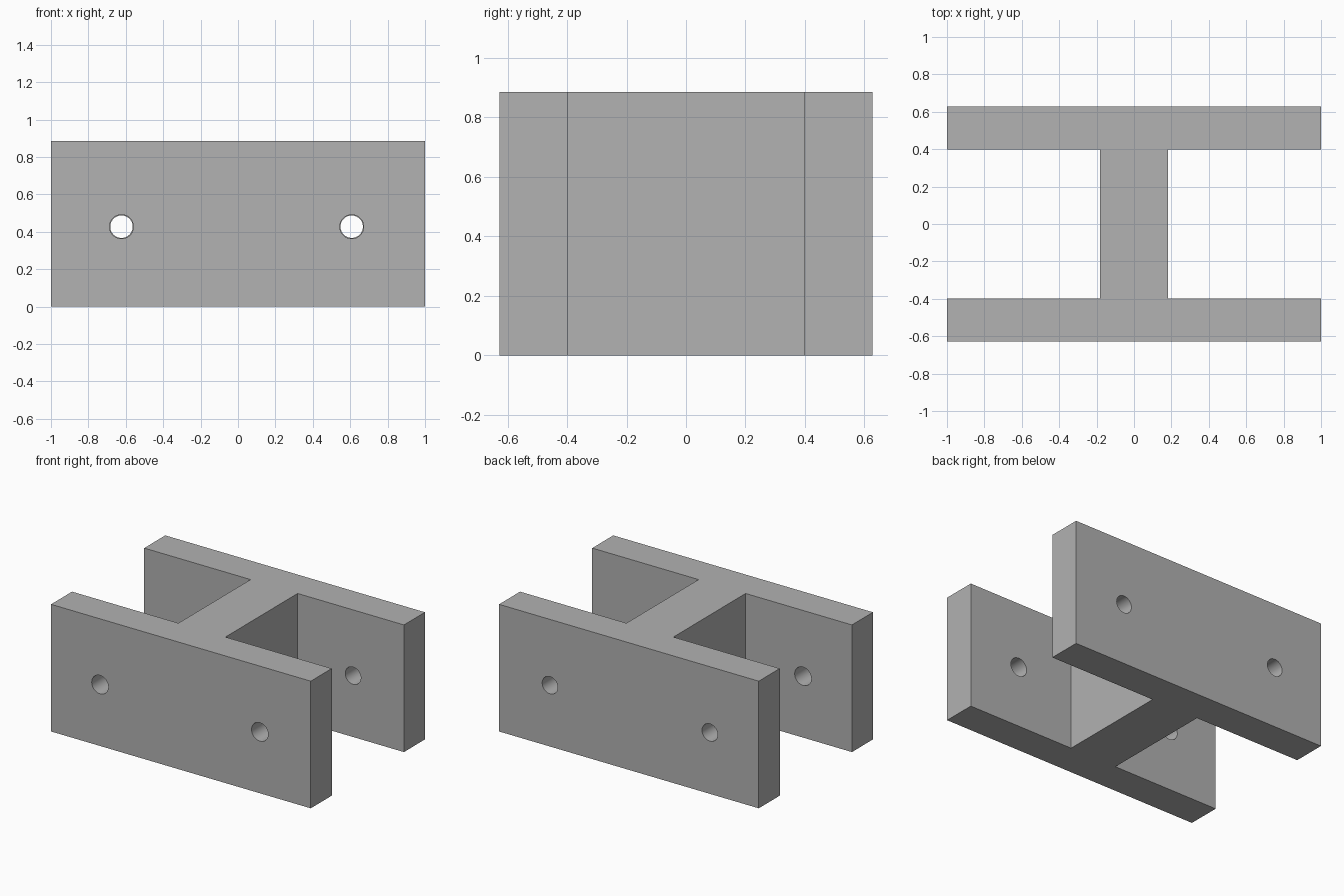
import bpy, bmesh, math
from mathutils import Matrix

cube = bpy.data.objects.get("Cube")
if cube:
    bpy.data.objects.remove(cube, do_unlink=True)

HALF_X, HALF_Y, HEIGHT = 1.0, 0.628, 0.885
WEB_X, INNER_Y = 0.181, 0.397
HOLE_Z = 0.427
HOLES_X = (-0.623, 0.608)

grey = bpy.data.materials.new("plain grey")
grey.use_nodes = True
colour = (0.445, 0.445, 0.445, 1)
grey.diffuse_color = colour
grey.node_tree.nodes["Principled BSDF"].inputs["Base Color"].default_value = colour


def add_object(name, bm):
    bmesh.ops.recalc_face_normals(bm, faces=bm.faces)
    mesh = bpy.data.meshes.new(name)
    bm.to_mesh(mesh)
    bm.free()
    mesh.materials.append(grey)
    obj = bpy.data.objects.new(name, mesh)
    bpy.context.collection.objects.link(obj)
    return obj


# H-shaped bracket: one quarter of the outline, mirrored around and extruded
quarter = [(WEB_X, INNER_Y), (HALF_X, INNER_Y), (HALF_X, HALF_Y)]
right_half = [(x, -y) for x, y in reversed(quarter)] + quarter
outline = right_half + [(-x, -y) for x, y in right_half]
bm = bmesh.new()
base = bm.faces.new([bm.verts.new((x, y, 0)) for x, y in outline])
top = bmesh.ops.extrude_face_region(bm, geom=[base])["geom"]
bmesh.ops.translate(bm, vec=(0, 0, HEIGHT),
                    verts=[v for v in top if isinstance(v, bmesh.types.BMVert)])
bracket = add_object("bracket_body", bm)

# Bolt holes: slightly narrower through the back plate
bm = bmesh.new()
plate_y = (HALF_Y + INNER_Y) / 2
for x in HOLES_X:
    for y, radius in ((-plate_y, 0.064), (plate_y, 0.06)):
        place = Matrix.Translation((x, y, HOLE_Z)) @ Matrix.Rotation(math.pi / 2, 4, "X")
        bmesh.ops.create_cone(bm, cap_ends=True, segments=48, radius1=radius,
                              radius2=radius, depth=0.4, matrix=place)
cutter = add_object("bolt_hole_cutter", bm)

cut = bracket.modifiers.new("bolt holes", "BOOLEAN")
cut.operation = "DIFFERENCE"
cut.solver = "EXACT"
cut.object = cutter

bpy.ops.object.select_all(action="DESELECT")
bpy.context.view_layer.objects.active = bracket
bracket.select_set(True)
bpy.ops.object.modifier_apply(modifier=cut.name)
bpy.data.objects.remove(cutter, do_unlink=True)

# Smooth hole walls, crisp plate edges
bpy.ops.object.shade_smooth_by_angle(angle=math.radians(30))
